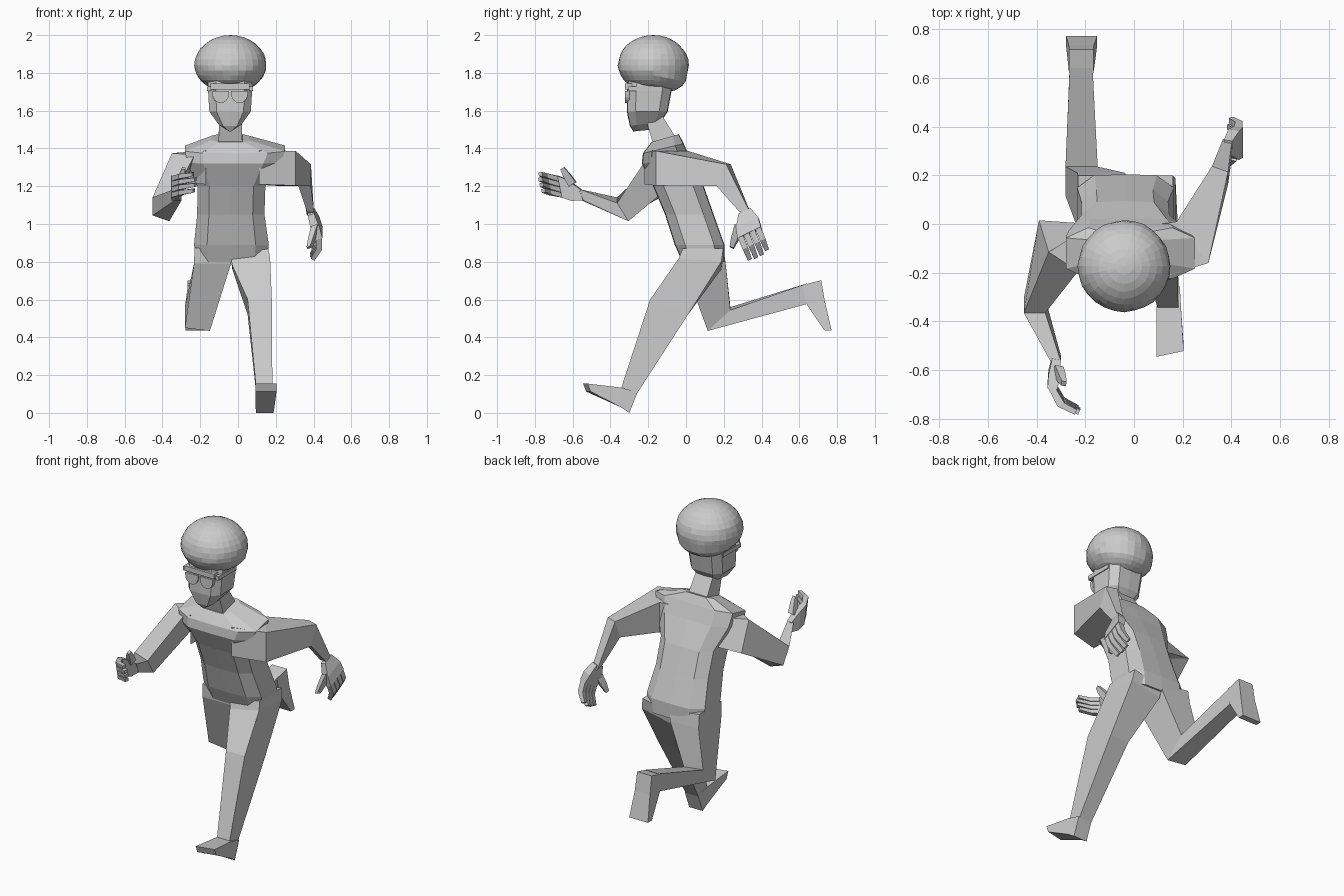
import bpy, bmesh, math, random
from mathutils import Vector as V

random.seed(3)
SQUARE = [(-1, -1), (1, -1), (1, 1), (-1, 1)]
OCTAGON = [(1, -.6), (1, .6), (.65, 1), (0, 1.03), (-.65, 1), (-1, .6), (-1, -.6), (-.65, -1), (0, -1.03), (.65, -1)]


def add_loft(bm, sections, profile):
    """Skin a closed tube through sections of (centre, half axis u, half axis v)."""
    rings = [[bm.verts.new(V(c) + V(u) * a + V(v) * b) for a, b in profile] for c, u, v in sections]
    n = len(profile)
    for r, s in zip(rings, rings[1:]):
        for i in range(n):
            j = (i + 1) % n
            bm.faces.new((r[i], r[j], s[j], s[i]))
    bm.faces.new(rings[0])
    bm.faces.new(rings[-1])


def finish(name, bm):
    bmesh.ops.recalc_face_normals(bm, faces=bm.faces)
    me = bpy.data.meshes.new(name)
    bm.to_mesh(me)
    bm.free()
    ob = bpy.data.objects.new(name, me)
    bpy.context.collection.objects.link(ob)
    return ob


def loft(name, sections, profile=SQUARE):
    bm = bmesh.new()
    add_loft(bm, sections, profile)
    return finish(name, bm)


def level(x, y, z, hw, hd, tilt=0):
    """Roughly horizontal section of the body."""
    return ((x, y, z), (hw, 0, 0), (0, hd, tilt))


def hand(name, wrist, knuckle, mid, tip, across, thumb_root, thumb_tip):
    wrist, knuckle, mid, tip, across = map(V, (wrist, knuckle, mid, tip, across))
    out = across.cross(knuckle - wrist).normalized()
    bm = bmesh.new()
    # palm
    add_loft(bm, [(wrist, across * .5, out * .018),
                  (wrist.lerp(knuckle, .55), across * .95, out * .024),
                  (knuckle, across, out * .02)], SQUARE)
    # four bent fingers
    for k, length in zip((-.75, -.25, .25, .75), (.9, 1, 1, .82)):
        off = across * k
        base, joint = knuckle + off, mid + off
        end = joint + (tip - mid) * length
        bend = across.cross(end - joint).normalized()
        add_loft(bm, [(base, across * .23, out * .017),
                      (joint, across * .22, (out + bend).normalized() * .016),
                      (end, across * .17, bend * .011)], SQUARE)
    # thumb
    a, b = V(thumb_root), V(thumb_tip)
    side = out.cross(b - a).normalized()
    add_loft(bm, [(a, side * .022, out * .018), (a.lerp(b, .6), side * .018, out * .015),
                  (b, side * .011, out * .01)], SQUARE)
    return finish(name, bm)


# torso, leaning forward
loft("torso", [
    level(-.035, .092, .80, .185, .108),
    level(-.035, .072, .89, .198, .128),
    level(-.038, .018, 1.05, .178, .125),
    level(-.035, -.04, 1.20, .180, .130),
    level(-.025, -.105, 1.33, .245, .125, .01),
    level(-.015, -.12, 1.40, .265, .105, .025),
    level(-.04, -.11, 1.455, .10, .07, .02)], OCTAGON)

# neck and head
loft("neck", [level(-.04, -.105, 1.42, .064, .062, .02),
              level(-.04, -.175, 1.58, .058, .045, 0)])
loft("head", [
    level(-.042, -.228, 1.495, .008, .050, .005),
    level(-.042, -.215, 1.53, .058, .080, .01),
    level(-.042, -.205, 1.595, .110, .105),
    level(-.042, -.192, 1.73, .118, .117),
    level(-.042, -.185, 1.80, .110, .110)], OCTAGON)

# glasses: two flat-topped lenses, a brow bar and side arms
lens = [(math.cos(a), math.sin(a)) for a in (math.pi * (1 + i / 8) for i in range(9))] + [(1, .3), (-1, .3)]
for side, cx in (("right", -.092), ("left", .008)):
    loft(side + "_lens", [((cx, y, 1.69), (.044, 0, 0), (0, 0, .05)) for y in (-.322, -.300)], lens)
    sx = -.042 + (.112 if side == "left" else -.112)
    loft(side + "_glasses_arm", [((sx, y, 1.715), (.01, 0, 0), (0, 0, .012)) for y in (-.305, -.13)])
loft("brow_bar", [((-.042, y, 1.728), (.103, 0, 0), (0, 0, .015)) for y in (-.322, -.285)])

# rounded hair
bm = bmesh.new()
bmesh.ops.create_uvsphere(bm, u_segments=28, v_segments=16, radius=1)
for v in bm.verts:
    k = 1 + random.uniform(-.018, .014)
    x, y, z = v.co
    z = max(z, -.85)
    drop = -.035 * max(0, y) * (z < -.3)
    v.co = (-.04 + .19 * x * k, -.173 + .188 * y * k, 1.84 + (.16 if z > 0 else .14) * z + drop)
finish("hair", bm)

# arm swung back on the left
loft("left_arm", [
    ((.11, -.11, 1.30), (0, -.11, 0), (0, 0, .09)),
    ((.24, -.075, 1.295), (.065, -.085, 0), (0, 0, .092)),
    ((.353, .20, 1.258), (.033, -.012, 0), (0, .025, .058)),
    ((.384, .315, 1.055), (.019, 0, 0), (0, .033, -.01))])
hand("left_hand", (.386, .312, 1.065), (.428, .337, .95), (.43, .36, .895), (.392, .385, .832),
     (0, .062, .03), (.41, .28, .985), (.375, .242, .875))

# arm swung forward on the right
loft("right_arm", [
    ((-.17, -.11, 1.30), (0, .11, 0), (0, 0, .09)),
    ((-.31, -.09, 1.295), (-.06, .04, .005), (.02, -.065, .075)),
    ((-.408, -.335, 1.078), (-.044, 0, .015), (0, -.03, .048)),
    ((-.317, -.56, 1.155), (-.018, -.005, 0), (0, -.012, .03))])
hand("right_hand", (-.318, -.55, 1.155), (-.335, -.665, 1.197), (-.30, -.73, 1.21), (-.225, -.768, 1.222),
     (0, -.012, .058), (-.31, -.60, 1.21), (-.288, -.655, 1.295))

# planted front leg and its foot
loft("left_leg", [
    ((.06, .09, .85), (.10, 0, .02), (0, .108, 0)),
    ((.07, .075, .79), (.10, 0, .02), (0, .112, -.01)),
    ((.115, -.09, .56), (.064, 0, 0), (0, .10, -.04)),
    ((.139, -.30, .12), (.043, 0, 0), (0, .042, -.015))])
loft("left_foot", [
    ((.142, -.278, .055), (.046, 0, 0), (0, .022, .055)),
    ((.143, -.345, .082), (.050, 0, 0), (0, 0, .052)),
    ((.148, -.525, .134), (.056, .012, 0), (0, -.008, .021))])

# trailing leg, bent at the knee, and its foot
loft("right_leg", [
    ((-.13, .09, .86), (.10, 0, -.015), (0, .108, 0)),
    ((-.135, .098, .79), (.098, 0, 0), (0, .112, 0)),
    ((-.215, .175, .497), (.066, 0, -.008), (0, .06, .055)),
    ((-.217, .645, .632), (.047, 0, 0), (0, -.005, .053))])
loft("right_foot", [
    ((-.217, .668, .69), (.050, 0, 0), (0, .048, .012)),
    ((-.216, .685, .585), (.052, 0, 0), (0, .050, .006)),
    ((-.215, .752, .436), (.064, 0, 0), (0, .019, 0))])
